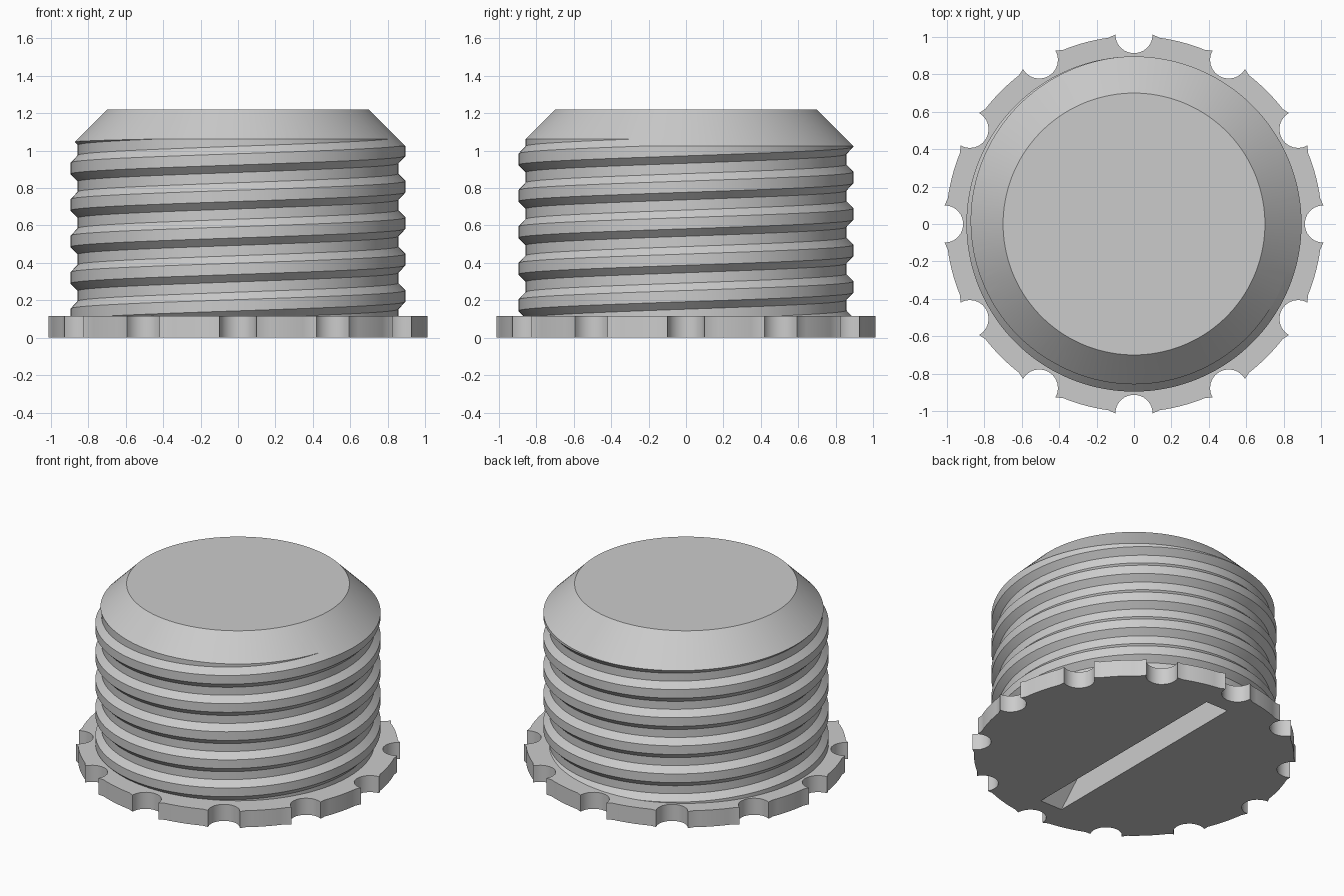
import bpy, bmesh, math
from math import sin, cos, pi, tau

cube = bpy.data.objects.get("Cube")
if cube:
    bpy.data.objects.remove(cube, do_unlink=True)

grey = bpy.data.materials.new("plain_grey")
grey.use_nodes = True
grey.diffuse_color = (0.6, 0.6, 0.6, 1)
grey.node_tree.nodes["Principled BSDF"].inputs["Base Color"].default_value = (0.6, 0.6, 0.6, 1)

FLANGE_TOP, TOP = 0.115, 1.22
SEGMENTS = 144


def finish(bm, name):
    bmesh.ops.recalc_face_normals(bm, faces=bm.faces)
    mesh = bpy.data.meshes.new(name)
    bm.to_mesh(mesh)
    bm.free()
    mesh.materials.append(grey)
    ob = bpy.data.objects.new(name, mesh)
    bpy.context.collection.objects.link(ob)
    return ob


def prism(name, outline, offset):
    """Extrude a closed outline of 3D points along an offset."""
    bm = bmesh.new()
    face = bm.faces.new([bm.verts.new(p) for p in outline])
    new = bmesh.ops.extrude_face_region(bm, geom=[face])["geom"]
    bmesh.ops.translate(bm, vec=offset, verts=[v for v in new if isinstance(v, bmesh.types.BMVert)])
    # extruding a lone face keeps it as the base cap
    return finish(bm, name)


def lathe(name, profile):
    """Closed solid of revolution from (radius, height) points."""
    bm = bmesh.new()
    rings = [[bm.verts.new((r * cos(tau * i / SEGMENTS), r * sin(tau * i / SEGMENTS), z))
              for i in range(SEGMENTS)] for r, z in profile]
    for low, high in zip(rings, rings[1:]):
        for i in range(SEGMENTS):
            j = (i + 1) % SEGMENTS
            bm.faces.new((low[i], low[j], high[j], high[i]))
    bm.faces.new(rings[0])
    bm.faces.new(rings[-1])
    return finish(bm, name)


def combine(ob, tool, operation):
    """Apply a boolean and discard the tool."""
    tool.hide_render = True
    mod = ob.modifiers.new(operation.lower(), 'BOOLEAN')
    mod.operation, mod.solver, mod.object = operation, 'EXACT', tool
    bpy.context.view_layer.objects.active = ob
    bpy.ops.object.modifier_apply(modifier=mod.name)
    bpy.data.objects.remove(tool, do_unlink=True)


def threaded_rod(name, core, crest, pitch, start, turns):
    """Right-handed screw whose last column joins the first one turn higher."""
    bm = bmesh.new()
    section = [(core, -0.07), (crest, -0.03), (crest, 0.03), (core, 0.07)]
    n = len(section)
    columns = []
    for i in range(SEGMENTS):
        a = tau * i / SEGMENTS
        columns.append([bm.verts.new((r * cos(a), r * sin(a), start + pitch * (k + i / SEGMENTS) + dz))
                        for k in range(turns) for r, dz in section])
    rows = n * turns
    for i in range(SEGMENTS):
        here, there = columns[i], columns[(i + 1) % SEGMENTS]
        shift = n if i == SEGMENTS - 1 else 0
        for j in range(rows - 1 - shift):
            bm.faces.new((here[j], there[j + shift], there[j + 1 + shift], here[j + 1]))
    # close both open ends with fans
    rim = [e for e in bm.edges if e.is_boundary]
    middle = start + pitch * turns / 2
    poles = {False: bm.verts.new((0, 0, start - pitch)),
             True: bm.verts.new((0, 0, start + pitch * (turns + 1)))}
    for e in rim:
        upper = (e.verts[0].co.z + e.verts[1].co.z) / 2 > middle
        bm.faces.new((e.verts[0], e.verts[1], poles[upper]))
    return finish(bm, name)


# Threaded body, trimmed by a chamfered envelope
pitch = 0.195
plug = threaded_rod("threaded_plug", 0.857, 0.896, pitch, 0.905 - pitch * 6.5, 11)
envelope = lathe("envelope", [(1.0, 0.05), (1.0, 0.92), (0.7, TOP)])
combine(plug, envelope, 'INTERSECT')

# Flange with twelve round grip notches
outer, notch, centre = 1.005, 0.1, 1.013
half = 2 * math.asin(notch / outer / 2)
outline = []
for k in range(12):
    a = k * tau / 12
    for s in range(13):
        t = a - pi / 2 - pi * s / 12
        outline.append((centre * cos(a) + notch * cos(t), centre * sin(a) + notch * sin(t), 0))
    for s in range(1, 9):
        t = a + half + (tau / 12 - 2 * half) * s / 9
        outline.append((outer * cos(t), outer * sin(t), 0))
flange = prism("flange", outline, (0, 0, FLANGE_TOP))
combine(plug, flange, 'UNION')

# Driver slot underneath, with sloping ends
slot = prism("slot_cutter", [(-0.085, -0.86, -0.05), (-0.085, 0.86, -0.05),
                             (-0.085, 0.56, 0.25), (-0.085, -0.56, 0.25)], (0.17, 0, 0))
combine(plug, slot, 'DIFFERENCE')

# Smooth round surfaces, crisp thread edges
bpy.ops.object.select_all(action='DESELECT')
plug.select_set(True)
bpy.context.view_layer.objects.active = plug
bpy.ops.object.shade_smooth_by_angle(angle=math.radians(25))
